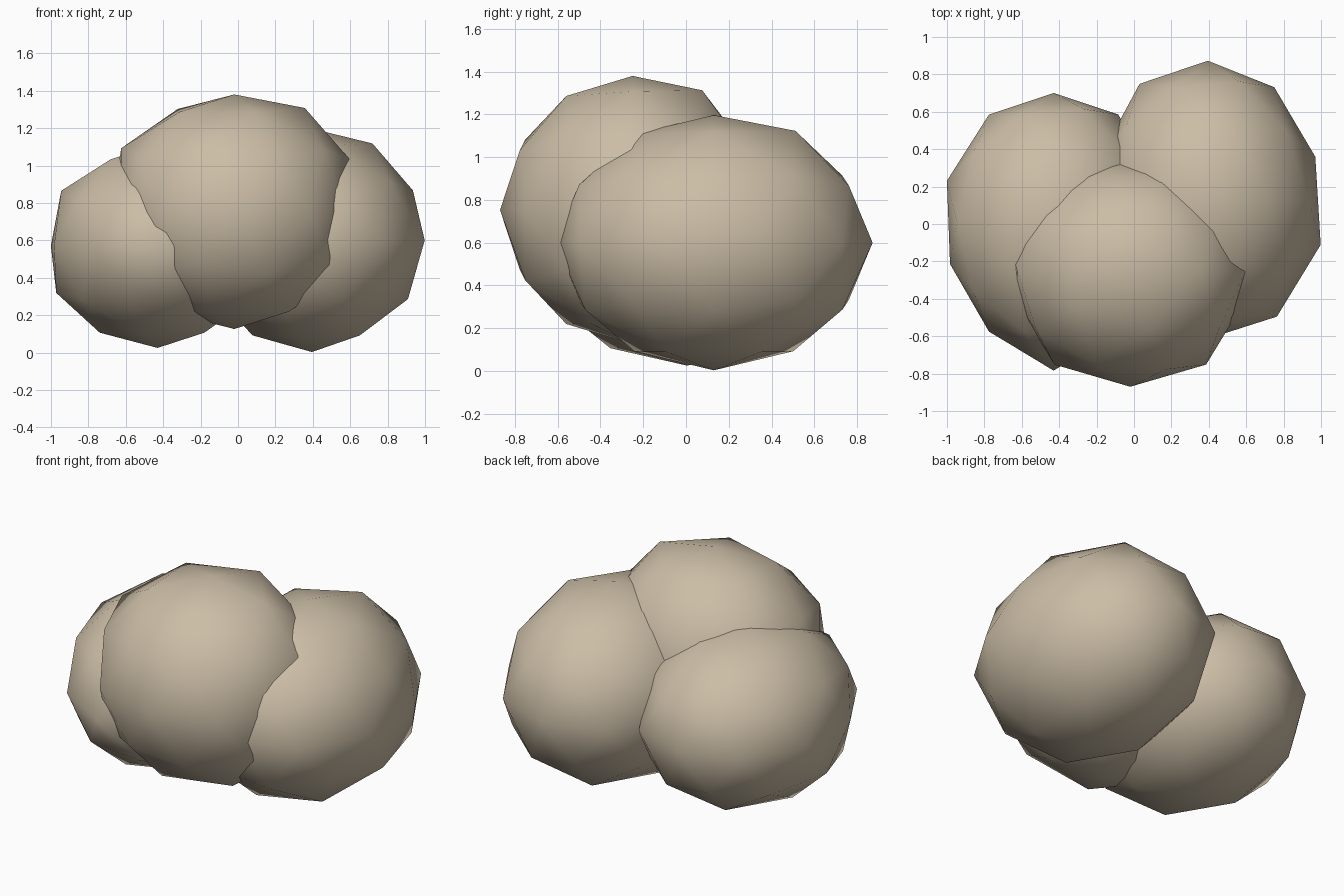
import bpy
from mathutils import Vector

if "Cube" in bpy.data.objects:
    bpy.data.objects.remove(bpy.data.objects["Cube"])

tan = bpy.data.materials.new("tan stone")
tan.diffuse_color = (0.597, 0.509, 0.381, 1.0)
tan.use_nodes = True
tan.node_tree.nodes["Principled BSDF"].inputs["Base Color"].default_value = tan.diffuse_color


def boulder(name, centre, radii, lumps):
    """Low-poly ball, stretched, with a few corners pushed in or out."""
    bpy.ops.mesh.primitive_ico_sphere_add(subdivisions=2, radius=1)
    ob = bpy.context.object
    ob.name = name
    verts = ob.data.vertices
    for direction, factor in lumps:
        d = Vector(direction)
        corner = max(verts, key=lambda v: v.co.normalized().dot(d))
        corner.co *= factor
    for v in verts:
        v.co = Vector([v.co[i] * radii[i] for i in range(3)])
    ob.location = centre
    ob.data.materials.append(tan)
    bpy.ops.object.shade_smooth()
    return ob


# Upper boulder at the front
boulder("front_boulder", (-0.02, -0.25, 0.753), (0.69, 0.62, 0.627), [
    ((-0.85, 0, 0.53), 1.03), ((0.16, 0.5, 0.85), 1.05),
    ((-0.43, 0.31, 0.85), 1.03), ((0.53, 0, 0.85), 1.04),
    ((-0.95, -0.31, 0), 0.92), ((0.95, -0.31, 0), 0.92)])

# Lower boulder on the right
boulder("right_boulder", (0.395, 0.13, 0.6), (0.604, 0.743, 0.597), [
    ((0.95, -0.31, 0), 1.05), ((0.59, -0.81, 0), 1.04),
    ((-0.59, 0.81, 0), 1.03), ((0.53, 0, 0.85), 1.02),
    ((0.16, 0.5, 0.85), 1.03)])

# Lower boulder on the left
boulder("left_boulder", (-0.43, 0.005, 0.57), (0.588, 0.717, 0.545), [
    ((0, -1, 0), 1.10), ((0, 1, 0), 0.97), ((-0.95, 0.31, 0), 1.02),
    ((-0.95, -0.31, 0), 0.99), ((-0.89, 0, -0.45), 1.03),
    ((-0.85, 0, 0.53), 1.03)])
